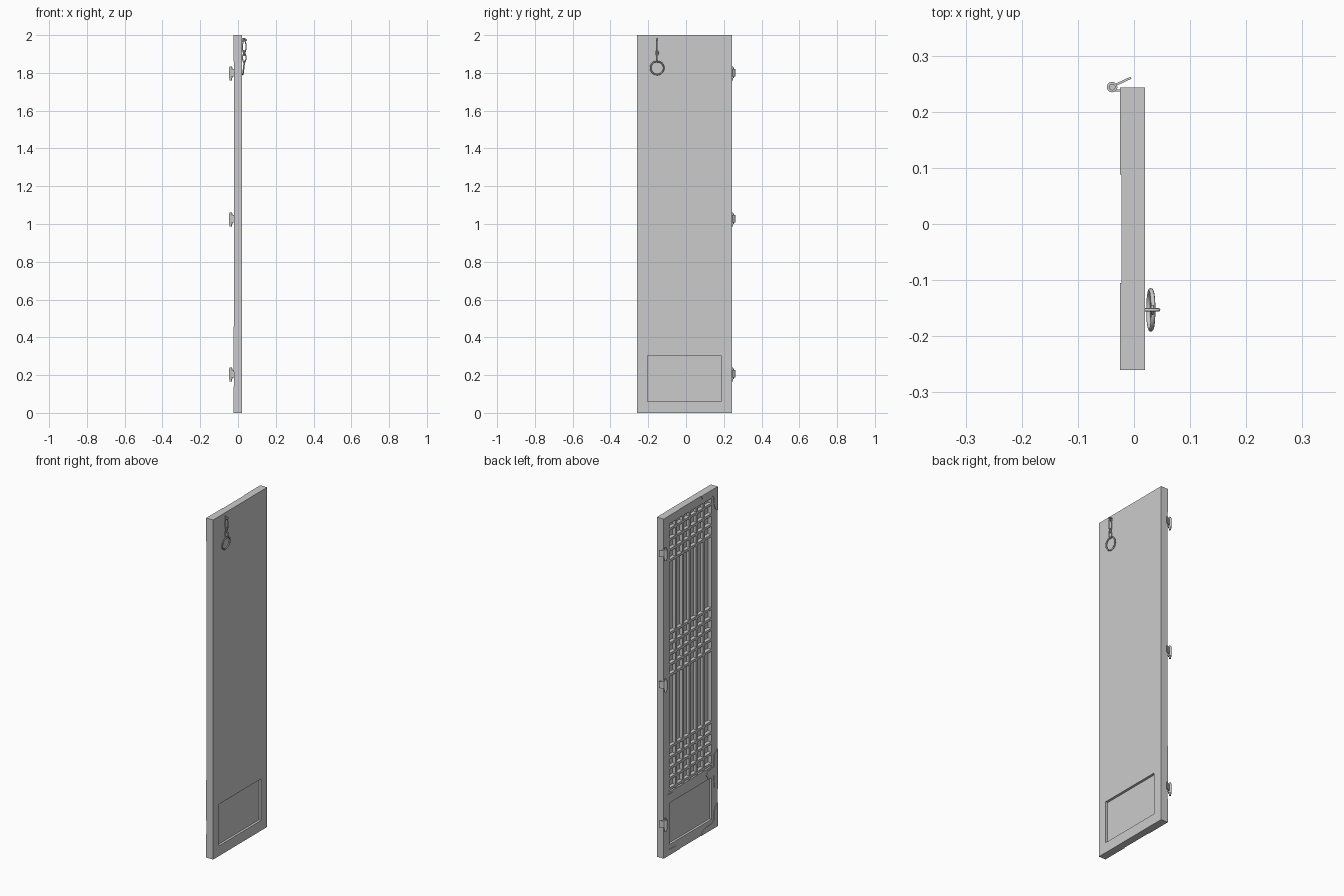
import bpy, bmesh, math
from mathutils import Vector, Matrix

if "Cube" in bpy.data.objects:
    bpy.data.objects.remove(bpy.data.objects["Cube"])

grey = bpy.data.materials.new("plain grey")
grey.use_nodes = True
GREY = (0.6, 0.6, 0.6, 1)
grey.diffuse_color = GREY
grey.node_tree.nodes["Principled BSDF"].inputs["Base Color"].default_value = GREY


def finish(name, bm, smooth=False):
    bmesh.ops.recalc_face_normals(bm, faces=bm.faces)
    mesh = bpy.data.meshes.new(name)
    bm.to_mesh(mesh)
    bm.free()
    mesh.materials.append(grey)
    ob = bpy.data.objects.new(name, mesh)
    bpy.context.collection.objects.link(ob)
    if smooth:
        for p in mesh.polygons:
            p.use_smooth = True
    return ob


def add_box(bm, lo, hi):
    lo, hi = Vector(lo), Vector(hi)
    m = Matrix.Translation((lo + hi) / 2) @ Matrix.Diagonal((*(hi - lo), 1))
    bmesh.ops.create_cube(bm, size=1, matrix=m)


def box(name, lo, hi):
    bm = bmesh.new()
    add_box(bm, lo, hi)
    return finish(name, bm)


def plate(name, points, x0, x1):
    """Flat outline in (y, z), extruded along x."""
    bm = bmesh.new()
    face = bm.faces.new([bm.verts.new((x0, y, z)) for y, z in points])
    ext = bmesh.ops.extrude_face_region(bm, geom=[face])["geom"]
    verts = [v for v in ext if isinstance(v, bmesh.types.BMVert)]
    bmesh.ops.translate(bm, vec=(x1 - x0, 0, 0), verts=verts)
    return finish(name, bm)


def loop(name, centre, half_w, half_h, wire, plane, tilt=0.0):
    """Closed oval of round wire standing in the xz or yz plane."""
    bm = bmesh.new()
    n, m = 24, 8
    rings = []
    for i in range(n):
        a = math.tau * i / n
        ring = []
        for j in range(m):
            b = math.tau * j / m
            u = (half_w + wire * math.cos(b)) * math.cos(a)
            w = (half_h + wire * math.cos(b)) * math.sin(a)
            d = wire * math.sin(b) + tilt * w
            p = (u, d, w) if plane == "xz" else (d, u, w)
            ring.append(bm.verts.new(Vector(centre) + Vector(p)))
        rings.append(ring)
    for i in range(n):
        r, s = rings[i], rings[(i + 1) % n]
        for j in range(m):
            k = (j + 1) % m
            bm.faces.new((r[j], r[k], s[k], s[j]))
    return finish(name, bm, True)


# Door slab with the lattice opening and lower panel recesses
Y0, Y1 = -0.26, 0.243
P0, P1 = -0.205, 0.185
BACK, FACE = -0.022, 0.02
slab = box("door_slab", (BACK, Y0, 0), (FACE, Y1, 2))
for lo, hi in (((-0.1, P0, 0.37), (0.0, P1, 1.95)),
               ((-0.1, P0, 0.06), (-0.008, P1, 0.305)),
               ((0.006, P0, 0.06), (0.1, P1, 0.305))):
    cutter = box("recess_cutter", lo, hi)
    cutter.hide_render = True
    mod = slab.modifiers.new("recess", "BOOLEAN")
    mod.operation, mod.solver, mod.object = "DIFFERENCE", "EXACT", cutter
    bpy.context.view_layer.objects.active = slab
    bpy.ops.object.modifier_apply(modifier=mod.name)
    bpy.data.objects.remove(cutter)

# Lattice: five uprights and three groups of crossbars
bm = bmesh.new()
step = (P1 - P0) / 6
for i in range(1, 6):
    y = P0 + step * i
    add_box(bm, (-0.019, y - 0.007, 0.37), (0.0, y + 0.007, 1.95))
finish("lattice_uprights", bm)
bm = bmesh.new()
for start, count in ((0.385, 5), (1.055, 5), (1.73, 4)):
    for i in range(count):
        z = start + 0.0615 * i
        add_box(bm, (-0.021, P0, z - 0.007), (0.0, P1, z + 0.007))
finish("lattice_crossbars", bm)

# Thin corner plates with pointed arms
corner = [(0, 0), (0.155, 0), (0.14, 0.02), (0.11, 0.032), (0.05, 0.036),
          (0.036, 0.05), (0.032, 0.1), (0.02, 0.125), (0, 0.14)]
for side, ye, sy in (("left", Y1, -1), ("right", Y0, 1)):
    for level, ze, sz in (("top", 2, -1), ("bottom", 0, 1)):
        pts = [(ye + sy * a, ze + sz * b) for a, b in corner]
        plate(f"{level}_{side}_corner_plate", pts, BACK - 0.003, BACK)
    # Tee plates where the middle rail meets the stile
    tee = [(0, -0.12), (0.03, -0.1), (0.036, -0.025), (0.09, -0.022), (0.105, 0),
           (0.09, 0.022), (0.036, 0.025), (0.03, 0.1), (0, 0.12)]
    plate(f"{side}_tee_plate", [(ye + sy * a, 0.337 + b) for a, b in tee],
          BACK - 0.003, BACK)

# Hinges: round barrel, short door leaf and free angled leaf
for name, z in (("lower", 0.207), ("middle", 1.027), ("upper", 1.8)):
    bm = bmesh.new()
    for radius, depth, dz in ((0.0095, 0.055, 0), (0.006, 0.075, -0.003)):
        bmesh.ops.create_cone(bm, cap_ends=True, segments=12, radius1=radius,
                              radius2=radius, depth=depth,
                              matrix=Matrix.Translation((-0.039, 0.244, z + dz)))
    add_box(bm, (-0.039, 0.236, z - 0.02), (BACK, 0.24, z + 0.02))
    finish(f"{name}_hinge_barrel", bm)
    leaf = box(f"{name}_hinge_leaf", (0, -0.002, -0.02), (0.037, 0.002, 0.02))
    leaf.location = (-0.039, 0.245, z)
    leaf.rotation_euler.z = math.radians(25)

# Chain and pull ring
CY = -0.153
loop("chain_staple", (0.03, CY, 1.975), 0.014, 0.006, 0.003, "xz")
loop("chain_upper_link", (0.033, CY, 1.938), 0.009, 0.036, 0.003, "xz")
loop("chain_middle_link", (0.033, CY, 1.905), 0.006, 0.012, 0.003, "yz")
loop("chain_lower_link", (0.033, CY, 1.88), 0.009, 0.024, 0.003, "xz")
loop("pull_ring", (0.03, CY, 1.826), 0.035, 0.035, 0.004, "yz", 0.12)
